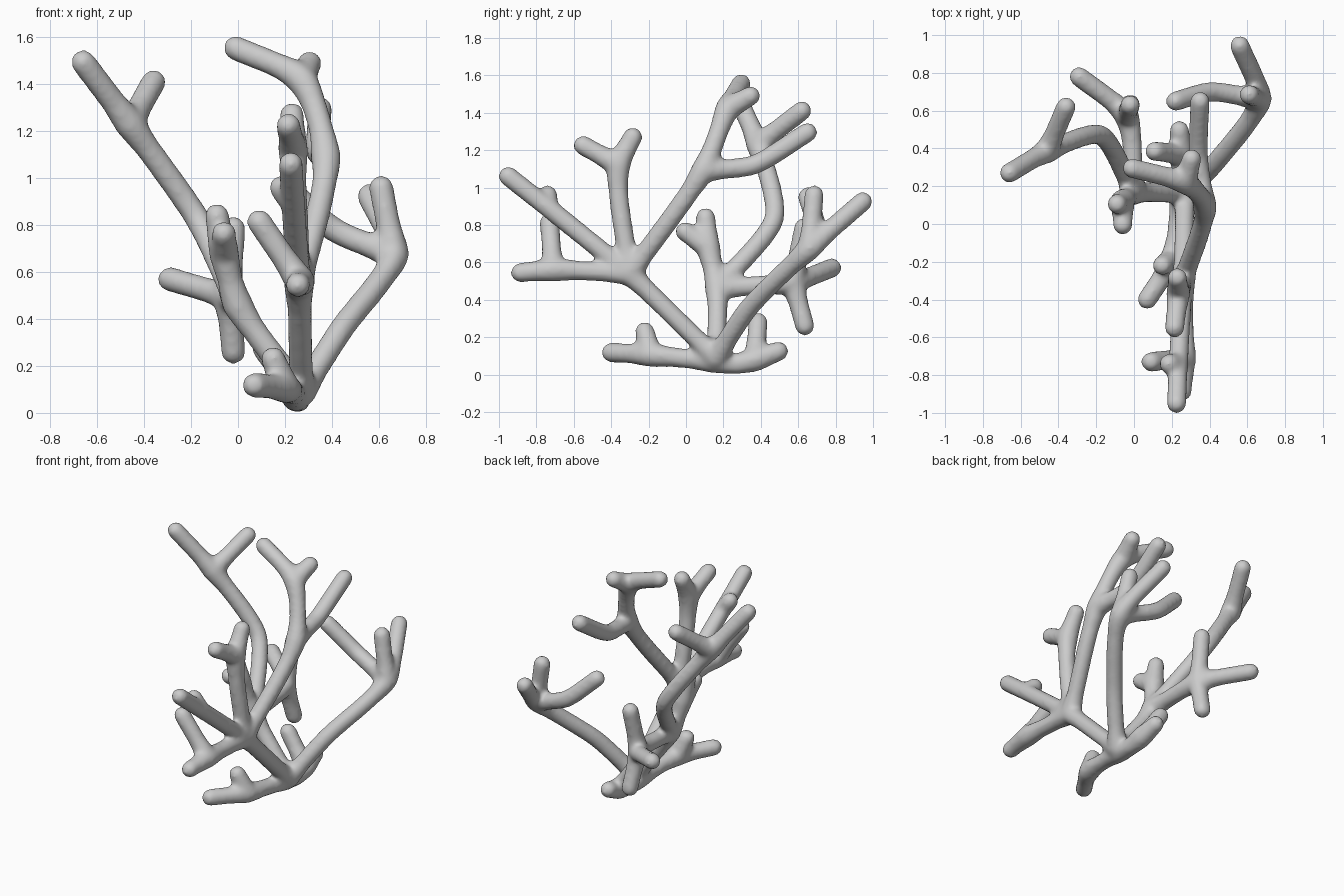
import bpy, bmesh
from mathutils import Vector, Matrix

if "Cube" in bpy.data.objects:
    bpy.data.objects.remove(bpy.data.objects["Cube"])

R = 0.0555     # branch radius
paths = []     # every branch centre line
forks = []     # every place where a branch leaves another


def branch(start, *points):
    """Grow a branch from an existing node; returns its nodes for further forks."""
    nodes = [Vector(p) for p in points]
    paths.append([start] + nodes)
    forks.append(start)
    return nodes


def spline(p):
    """Smooth path through the nodes (cubic Hermite, fairly tight bends)."""
    p = [2 * p[0] - p[1]] + p + [2 * p[-1] - p[-2]]
    for a, b, c, d in zip(p, p[1:], p[2:], p[3:]):
        l = (c - b).length
        mid = (c - b).normalized()
        m0 = ((b - a).normalized() + mid) * l * .36
        m1 = (mid + (d - c).normalized()) * l * .36
        n = max(2, int(l * 50))
        for i in range(n + 1):
            t = i / n
            s = t * t * (3 - 2 * t)
            yield b.lerp(c, s) + m0 * t * (1 - t) ** 2 - m1 * t * t * (1 - t)


# low runner on the ground, a twig near each end
base = Vector((.255, .27, .056))
front, _ = branch(base, (.20, -.19, .105), (.07, -.40, .118))
branch(front, (.15, -.22, .23))
back, _ = branch(base, (.25, .37, .08), (.24, .495, .125))
branch(back, (.11, .385, .28))

# front trunk and its hub
root = Vector((.27, .16, .09))
hub, = branch(root, (.26, -.30, .54))
stub, _ = branch(hub, (.235, -.735, .89), (.225, -.95, 1.06))
branch(stub, (.185, -.74, .96))
n, _ = branch(hub, (.265, -.71, .56), (.255, -.885, .545))
branch(n, (.09, -.73, .815))
n, _ = branch(hub, (.235, -.36, 1.12), (.23, -.285, 1.27))
branch(n, (.215, -.55, 1.225))

# tall branch leaning back from the hub
n, top, _ = branch(hub, (.375, .09, 1.09), (.27, .22, 1.42), (-.01, .295, 1.555))
branch(top, (.305, .345, 1.49))
branch(n, (.34, .36, 1.12), (.35, .65, 1.295))

# left trunk: short fork, long branch, star-shaped rear branch
left, n, _ = branch(root, (0, .165, .46), (-.06, .12, .68), (-.09, .105, .84))
branch(n, (-.06, -.005, .765))
_, n, _ = branch(left, (-.175, .47, .83), (-.46, .385, 1.23), (-.66, .27, 1.495))
branch(n, (-.36, .62, 1.41))
n, _ = branch(left, (-.04, .57, .495), (-.29, .78, .57))
branch(n, (-.02, .635, .26))
branch(n, (-.02, .63, .785))

# right trunk with two twigs
_, n, _ = branch(root, (.44, .335, .355), (.665, .66, .675), (.56, .945, .925))
branch(n, (.61, .685, .96))
branch(n, (.41, .70, .78), (.22, .65, .95))

# round beads along every path, swelling near forks
forks = [f for f in forks if f is not base and f is not stub]
bm = bmesh.new()
for path in paths:
    for q in spline(path):
        near = min((q - f).length for f in forks)
        r = R + 0.012 * max(0, 1 - near * 8)
        bmesh.ops.create_icosphere(bm, subdivisions=2, radius=r,
                                   matrix=Matrix.Translation(q))
me = bpy.data.meshes.new("coral_branches")
bm.to_mesh(me)
bm.free()
coral = bpy.data.objects.new("coral_branches", me)
bpy.context.collection.objects.link(coral)

# fuse into one skin and fillet the joints
fuse = coral.modifiers.new("fuse", 'REMESH')
fuse.mode = 'VOXEL'
fuse.voxel_size = 0.013
fuse.use_smooth_shade = True
fillet = coral.modifiers.new("fillet", 'SMOOTH')
fillet.factor = 0.5
fillet.iterations = 16
